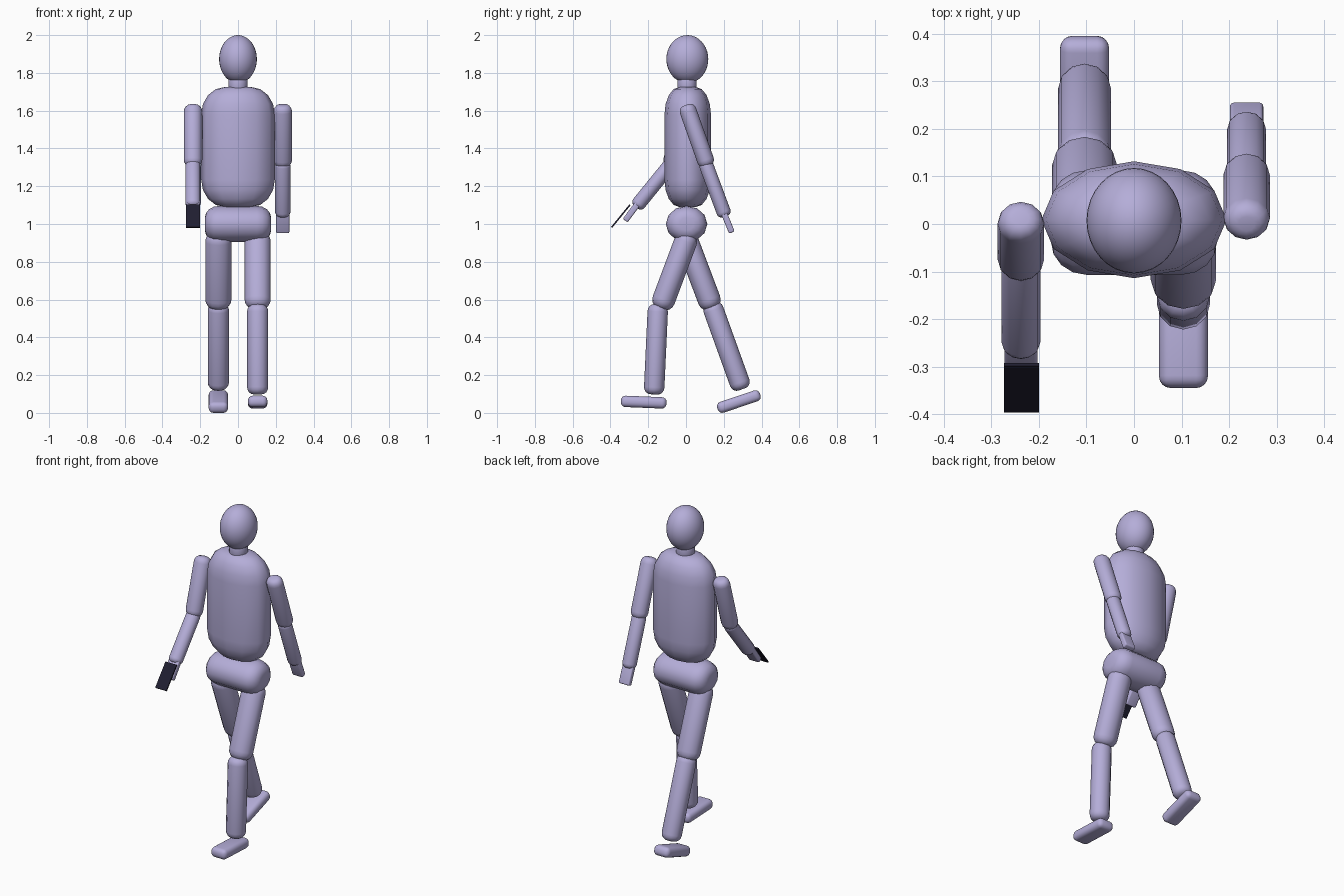
import bpy, bmesh, math
from mathutils import Vector, Matrix

cube = bpy.data.objects.get("Cube")
if cube:
    bpy.data.objects.remove(cube)


def material(name, color):
    mat = bpy.data.materials.new(name)
    mat.use_nodes = True
    mat.diffuse_color = (*color, 1)
    mat.node_tree.nodes["Principled BSDF"].inputs["Base Color"].default_value = (*color, 1)
    return mat


LAVENDER = material("lavender", (0.46, 0.42, 0.69))
DARK = material("dark_navy", (0.014, 0.013, 0.03))


def frame(a, b, side):
    """Matrix with its origin at a, local z towards b and local x along side."""
    z = (b - a).normalized()
    x = Vector(side)
    y = z.cross(x)
    m = Matrix((x, y, z)).transposed().to_4x4()
    m.translation = a
    return m


def finish(name, bm, mat, smooth=True):
    bmesh.ops.recalc_face_normals(bm, faces=bm.faces)
    mesh = bpy.data.meshes.new(name)
    for f in bm.faces:
        f.smooth = smooth
    bm.to_mesh(mesh)
    bm.free()
    mesh.materials.append(mat)
    obj = bpy.data.objects.new(name, mesh)
    bpy.context.collection.objects.link(obj)
    return obj


def capsule(name, a, b, rx, ry, cap, side=(1, 0, 0), sides=12, steps=4):
    """Elliptical tube from a to b with rounded, slightly flat ends."""
    a, b = Vector(a), Vector(b)
    m, length = frame(a, b, side), (b - a).length
    arc = [math.pi / 2 * i / steps for i in range(steps + 1)]
    profile = [(0.36 + 0.64 * math.sin(t), cap * (1 - math.cos(t))) for t in arc]
    profile += [(s, length - h) for s, h in reversed(profile)]
    bm = bmesh.new()
    rings = []
    for s, h in profile:
        angles = [2 * math.pi * k / sides for k in range(sides)]
        rings.append([bm.verts.new(m @ Vector((rx * s * math.cos(t), ry * s * math.sin(t), h)))
                      for t in angles])
    for low, high in zip(rings, rings[1:]):
        for k in range(sides):
            n = (k + 1) % sides
            bm.faces.new((low[k], low[n], high[n], high[k]))
    bm.faces.new(rings[0])
    bm.faces.new(rings[-1])
    return finish(name, bm, LAVENDER)


def block(name, a, b, width, thick, bevel=0.0, mat=LAVENDER):
    """Box from a to b, optionally with rounded edges."""
    a, b = Vector(a), Vector(b)
    length = (b - a).length
    bm = bmesh.new()
    bmesh.ops.create_cube(bm, size=1)
    bmesh.ops.scale(bm, vec=(width, thick, length), verts=bm.verts)
    bmesh.ops.translate(bm, vec=(0, 0, length / 2), verts=bm.verts)
    if bevel:
        bmesh.ops.bevel(bm, geom=bm.edges[:], offset=bevel, segments=4,
                        profile=0.5, affect='EDGES')
    bm.transform(frame(a, b, (1, 0, 0)))
    return finish(name, bm, mat, smooth=bevel > 0)


# Head
bm = bmesh.new()
bmesh.ops.create_uvsphere(bm, u_segments=32, v_segments=20, radius=1)
bmesh.ops.scale(bm, vec=(0.1, 0.111, 0.127), verts=bm.verts)
bmesh.ops.translate(bm, vec=(0, 0.007, 1.873), verts=bm.verts)
finish("head", bm, LAVENDER)

# Neck, torso and pelvis
capsule("neck", (0, 0.005, 1.69), (0, 0.005, 1.79), 0.051, 0.051, 0.01, sides=24)
capsule("torso", (0, 0.009, 1.09), (0, 0.009, 1.725), 0.195, 0.123, 0.145)
capsule("pelvis", (-0.175, 0.003, 1), (0.175, 0.003, 1), 0.11, 0.096, 0.075, side=(0, 1, 0))


# Arms: joints given as (y, z) from shoulder to fingertips
def arm(side, x, shoulder, elbow, forearm_top, wrist, palm, fingertips):
    capsule(side + "_upper_arm", (x, *shoulder), (x, *elbow), 0.049, 0.045, 0.036)
    capsule(side + "_forearm", (x, *forearm_top), (x, *wrist), 0.041, 0.038, 0.026)
    block(side + "_hand", (x, *palm), (x, *fingertips), 0.07, 0.032, 0.008)


arm("left", 0.237, (0, 1.63), (0.115, 1.305), (0.1, 1.33), (0.208, 1.04),
    (0.2, 1.06), (0.243, 0.955))
arm("right", -0.238, (0.012, 1.63), (-0.085, 1.305), (-0.07, 1.33), (-0.265, 1.09),
    (-0.25, 1.115), (-0.322, 1.018))


# Legs: joints given as (y, z) from hip to toe
def leg(side, x, hip, knee, shin_top, ankle, heel, toe):
    capsule(side + "_thigh", (x, *hip), (x, *knee), 0.069, 0.061, 0.05)
    capsule(side + "_shin", (x, *shin_top), (x, *ankle), 0.056, 0.054, 0.038)
    block(side + "_foot", (x, *heel), (x, *toe), 0.103, 0.06, 0.025)


leg("left", 0.104, (0.016, 0.955), (-0.135, 0.553), (-0.148, 0.575), (-0.17, 0.098),
    (-0.103, 0.052), (-0.345, 0.062))
leg("right", -0.104, (-0.012, 0.955), (0.14, 0.553), (0.133, 0.58), (0.297, 0.125),
    (0.393, 0.098), (0.167, 0.022))

# Thin slab held in the right hand
block("handheld_slab", (-0.237, -0.296, 1.102), (-0.237, -0.394, 0.982), 0.074, 0.008, mat=DARK)
